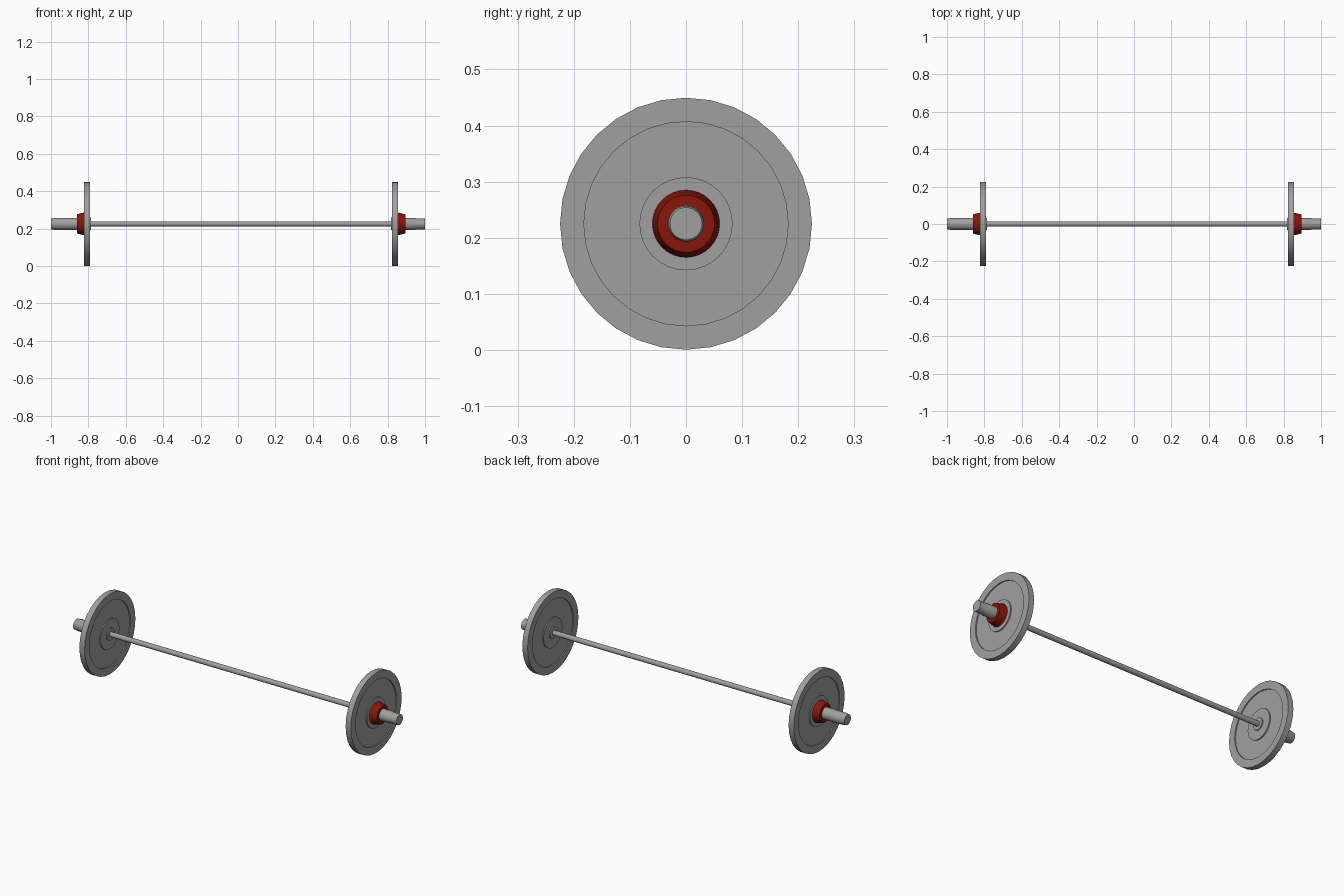
import bpy, bmesh, math

if "Cube" in bpy.data.objects:
    bpy.data.objects.remove(bpy.data.objects["Cube"])

ZC = 0.225  # height of the bar axis


def lathe(name, profile, sides, color, closed=False):
    """Spin (x, radius) points around the bar axis; zero radius makes a pole."""
    bm = bmesh.new()
    rings = []
    for x, r in profile:
        if r == 0:
            rings.append([bm.verts.new((x, 0, 0))] * sides)
        else:
            rings.append([bm.verts.new((x, r * math.sin(2 * math.pi * i / sides),
                                        r * math.cos(2 * math.pi * i / sides)))
                          for i in range(sides)])
    pairs = list(zip(rings, rings[1:]))
    if closed:
        pairs.append((rings[-1], rings[0]))
    for a, b in pairs:
        for i in range(sides):
            j = (i + 1) % sides
            bm.faces.new(list(dict.fromkeys((a[i], a[j], b[j], b[i]))))
    bmesh.ops.recalc_face_normals(bm, faces=bm.faces)
    me = bpy.data.meshes.new(name)
    bm.to_mesh(me)
    bm.free()
    ob = bpy.data.objects.new(name, me)
    ob.location.z = ZC
    bpy.context.collection.objects.link(ob)
    me.materials.append(color)
    bpy.context.view_layer.objects.active = ob
    ob.select_set(True)
    bpy.ops.object.shade_smooth_by_angle(angle=math.radians(30))
    ob.select_set(False)
    return ob


def material(name, rgb):
    mat = bpy.data.materials.new(name)
    mat.diffuse_color = (*rgb, 1)
    mat.use_nodes = True
    mat.node_tree.nodes["Principled BSDF"].inputs["Base Color"].default_value = mat.diffuse_color
    return mat


red = material("collar_red", (0.25, 0.008, 0.003))
steel = material("dark_steel", (0.35, 0.35, 0.35))

# Long thin grip bar
lathe("bar", [(-0.84, 0), (-0.84, 0.014), (0.86, 0.014), (0.86, 0)], 32, steel)

# The two ends: side, plate centre, sleeve shoulder, collar end
for tag, s, xc, shoulder, collar_end in (("left", -1, 0.808, 0.98, 0.862),
                                         ("right", 1, 0.839, 0.945, 0.895)):
    # Sleeve with a slightly narrower tip and a stop inside the plate
    lathe(tag + "_sleeve",
          [(s * (xc - 0.022), 0), (s * (xc - 0.022), 0.033), (s * shoulder, 0.032),
           (s * (shoulder + 0.012), 0.029), (s * 1.0, 0.029), (s * 1.0, 0)], 32, steel)

    # Weight plate: thick rim, recessed web, raised hub
    half = [(0.016, 0.032), (0.016, 0.083), (0.010, 0.083),
            (0.010, 0.182), (0.016, 0.182), (0.016, 0.2245)]
    prof = half + [(-x, r) for x, r in reversed(half)]
    lathe(tag + "_plate", [(s * xc + x, r) for x, r in prof], 32, steel, closed=True)

    # Red tapered locking collar
    x0 = xc + 0.012
    lathe(tag + "_collar",
          [(s * x0, 0.031), (s * x0, 0.060), (s * (xc + 0.019), 0.060),
           (s * collar_end, 0.051), (s * collar_end, 0.031)],
          32, red, closed=True)
